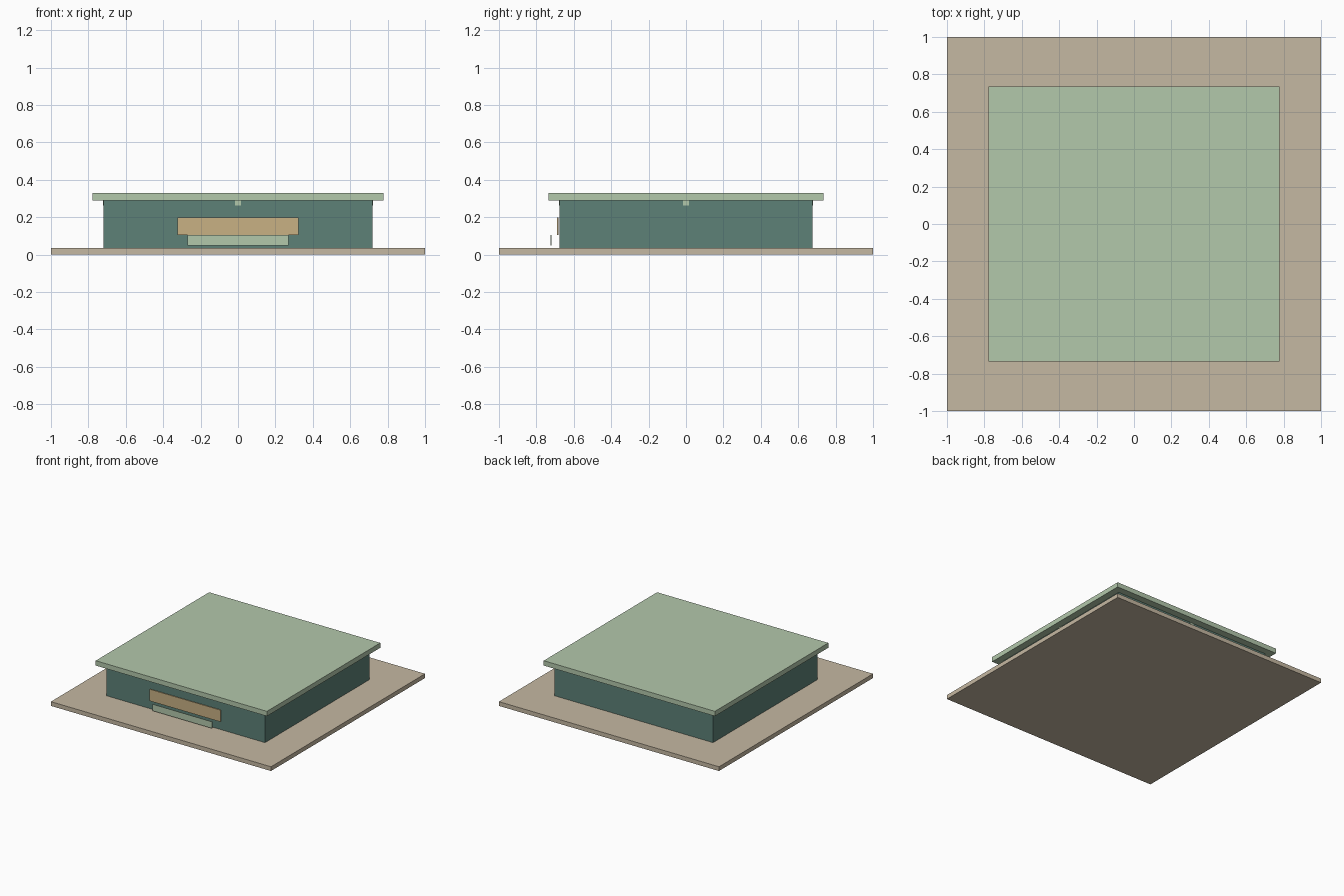
import bpy
from math import pi
from mathutils import Matrix, Vector

cube = bpy.data.objects.get("Cube")
if cube:
    bpy.data.objects.remove(cube, do_unlink=True)


def material(name, rgb):
    mat = bpy.data.materials.new(name)
    mat.use_nodes = True
    color = (*rgb, 1)
    mat.diffuse_color = color
    mat.node_tree.nodes["Principled BSDF"].inputs["Base Color"].default_value = color
    return mat


sand = material("sand", (0.56, 0.48, 0.36))
teal = material("dark teal", (0.11, 0.22, 0.185))
sage = material("pale sage", (0.45, 0.58, 0.41))
tan = material("warm tan", (0.58, 0.44, 0.23))


def box(name, center, size, mat, turn=0):
    """Box centred at a point, optionally turned about the world z axis."""
    bpy.ops.mesh.primitive_cube_add(size=1)
    ob = bpy.context.object
    ob.name = name
    place = Matrix.Translation(Vector(center)) @ Matrix.Diagonal((*size, 1))
    ob.data.transform(Matrix.Rotation(turn, 4, "Z") @ place)
    ob.data.materials.append(mat)
    return ob


# Ground slab, walls and overhanging flat roof
box("ground_slab", (0, 0, 0.0175), (2, 2, 0.035), sand)
box("walls", (0, 0, 0.1625), (1.44, 1.355, 0.255), teal)
box("roof", (0, 0, 0.31), (1.556, 1.472, 0.04), sage)

# Front panel and lower plate standing just off the wall
box("front_panel", (0, -0.686, 0.152), (0.646, 0.006, 0.096), tan)
box("lower_front_plate", (0, -0.722, 0.077), (0.54, 0.005, 0.054), sage)

# Small eave plate in the middle of each wall
for i, side in enumerate(("front", "left", "back", "right")):
    reach = 0.72 if i % 2 else 0.6775
    box(side + "_eave_plate", (0, -reach, 0.276), (0.032, 0.004, 0.028), sage, i * pi / 2)
